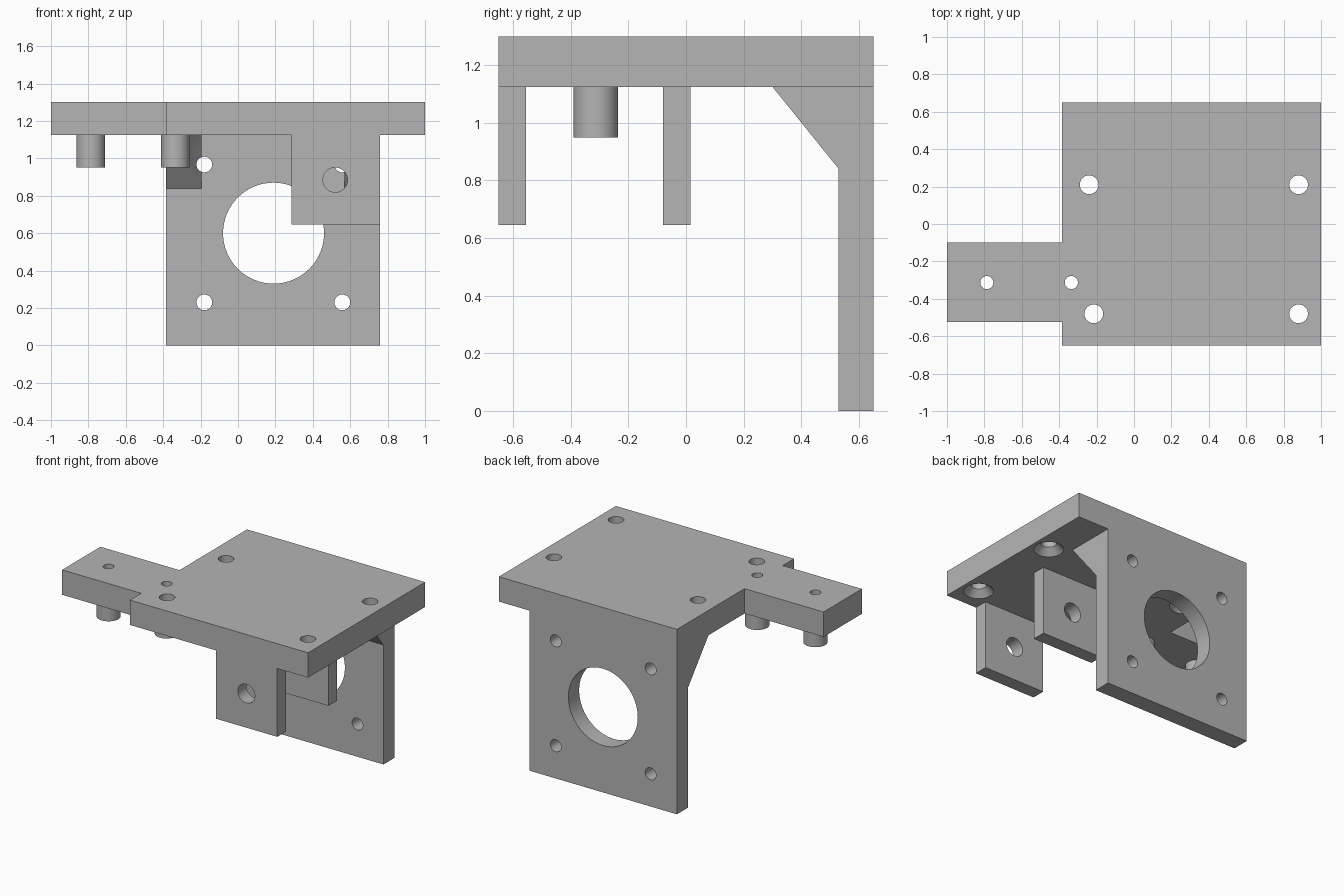
import bpy, bmesh
from math import radians
from mathutils import Matrix, Vector

if "Cube" in bpy.data.objects:
    bpy.data.objects.remove(bpy.data.objects["Cube"])

grey = bpy.data.materials.new("light_grey")
grey.use_nodes = True
COLOUR = (0.46, 0.46, 0.46, 1)
grey.diffuse_color = COLOUR
grey.node_tree.nodes["Principled BSDF"].inputs["Base Color"].default_value = COLOUR


def finish(bm, name):
    bmesh.ops.recalc_face_normals(bm, faces=bm.faces)
    mesh = bpy.data.meshes.new(name)
    bm.to_mesh(mesh)
    bm.free()
    mesh.materials.append(grey)
    obj = bpy.data.objects.new(name, mesh)
    bpy.context.collection.objects.link(obj)
    return obj


def prism(name, points, offset):
    """Extrude a closed outline along an offset."""
    bm = bmesh.new()
    face = bm.faces.new([bm.verts.new(p) for p in points])
    new = bmesh.ops.extrude_face_region(bm, geom=[face], use_keep_orig=True)["geom"]
    verts = [v for v in new if isinstance(v, bmesh.types.BMVert)]
    bmesh.ops.translate(bm, verts=verts, vec=offset)
    return finish(bm, name)


def box(name, x0, x1, y0, y1, z0, z1):
    outline = [(x0, y0, z0), (x1, y0, z0), (x1, y1, z0), (x0, y1, z0)]
    return prism(name, outline, (0, 0, z1 - z0))


def rod(name, start, end, r1, r2=None):
    """Cylinder or cone between two points."""
    a, b = Vector(start), Vector(end)
    axis = b - a
    spin = axis.to_track_quat('Z', 'Y').to_matrix().to_4x4()
    bm = bmesh.new()
    bmesh.ops.create_cone(bm, cap_ends=True, segments=64, radius1=r1,
                          radius2=r1 if r2 is None else r2, depth=axis.length,
                          matrix=Matrix.Translation((a + b) / 2) @ spin)
    return finish(bm, name)


def combine(target, tool, operation):
    mod = target.modifiers.new("combine", 'BOOLEAN')
    mod.operation, mod.solver, mod.object = operation, 'EXACT', tool
    bpy.context.view_layer.objects.active = target
    bpy.ops.object.modifier_apply(modifier=mod.name)
    bpy.data.objects.remove(tool)


LEFT, RIGHT = -0.385, 0.76
UNDER, TOP = 1.125, 1.30

# Top plate with its side arm
outline = [(-1, -0.525), (LEFT, -0.525), (LEFT, -0.65), (1, -0.65),
           (1, 0.65), (LEFT, 0.65), (LEFT, -0.1), (-1, -0.1)]
bracket = prism("mounting_bracket", [(x, y, UNDER) for x, y in outline],
                (0, 0, TOP - UNDER))

# Rear wall and the two hanging tabs
combine(bracket, box("rear_wall", LEFT, RIGHT, 0.53, 0.65, 0, 1.2), 'UNION')
for y in (-0.65, -0.08):
    combine(bracket, box("tab", 0.285, RIGHT, y, y + 0.095, 0.645, 1.2), 'UNION')

# Corner gussets
for x in (LEFT, RIGHT - 0.19):
    side = [(0.3, UNDER), (0.3, 1.2), (0.6, 1.2), (0.6, 0.84), (0.53, 0.84)]
    combine(bracket, prism("gusset", [(x, y, z) for y, z in side], (0.19, 0, 0)), 'UNION')

# Motor opening and its four screw holes in the rear wall
holes = [rod("bore", (0.19, 0.45, 0.6), (0.19, 0.8, 0.6), 0.27)]
for x in (-0.18, 0.558):
    for z in (0.23, 0.967):
        holes.append(rod("screw_hole", (x, 0.2, z), (x, 0.8, z), 0.042))

# Shaft hole through both tabs
holes.append(rod("shaft_hole", (0.52, -0.8, 0.885), (0.52, 0.15, 0.885), 0.066))

# Plate holes, countersunk from below
for x, y in ((-0.24, 0.21), (0.88, 0.21), (-0.215, -0.48), (0.88, -0.48)):
    holes.append(rod("plate_hole", (x, y, 1.05), (x, y, 1.4), 0.05))
    holes.append(rod("countersink", (x, y, UNDER - 0.01), (x, y, UNDER + 0.045),
                     0.105, 0.05))

# Hollow spacer pins under the arm
pins = []
for name, x in (("outer_spacer_pin", -0.787), ("inner_spacer_pin", -0.335)):
    pin = rod(name, (x, -0.313, 0.95), (x, -0.313, UNDER), 0.077)
    combine(pin, rod("pin_hole", (x, -0.313, 0.8), (x, -0.313, 1.4), 0.035), 'DIFFERENCE')
    pins.append(pin)
    holes.append(rod("pin_hole", (x, -0.313, 0.8), (x, -0.313, 1.4), 0.035))

for hole in holes:
    combine(bracket, hole, 'DIFFERENCE')

# Smooth the round walls, keep the edges crisp
bpy.ops.object.select_all(action='DESELECT')
for obj in [bracket] + pins:
    obj.select_set(True)
bpy.context.view_layer.objects.active = bracket
bpy.ops.object.shade_smooth_by_angle(angle=radians(25))
